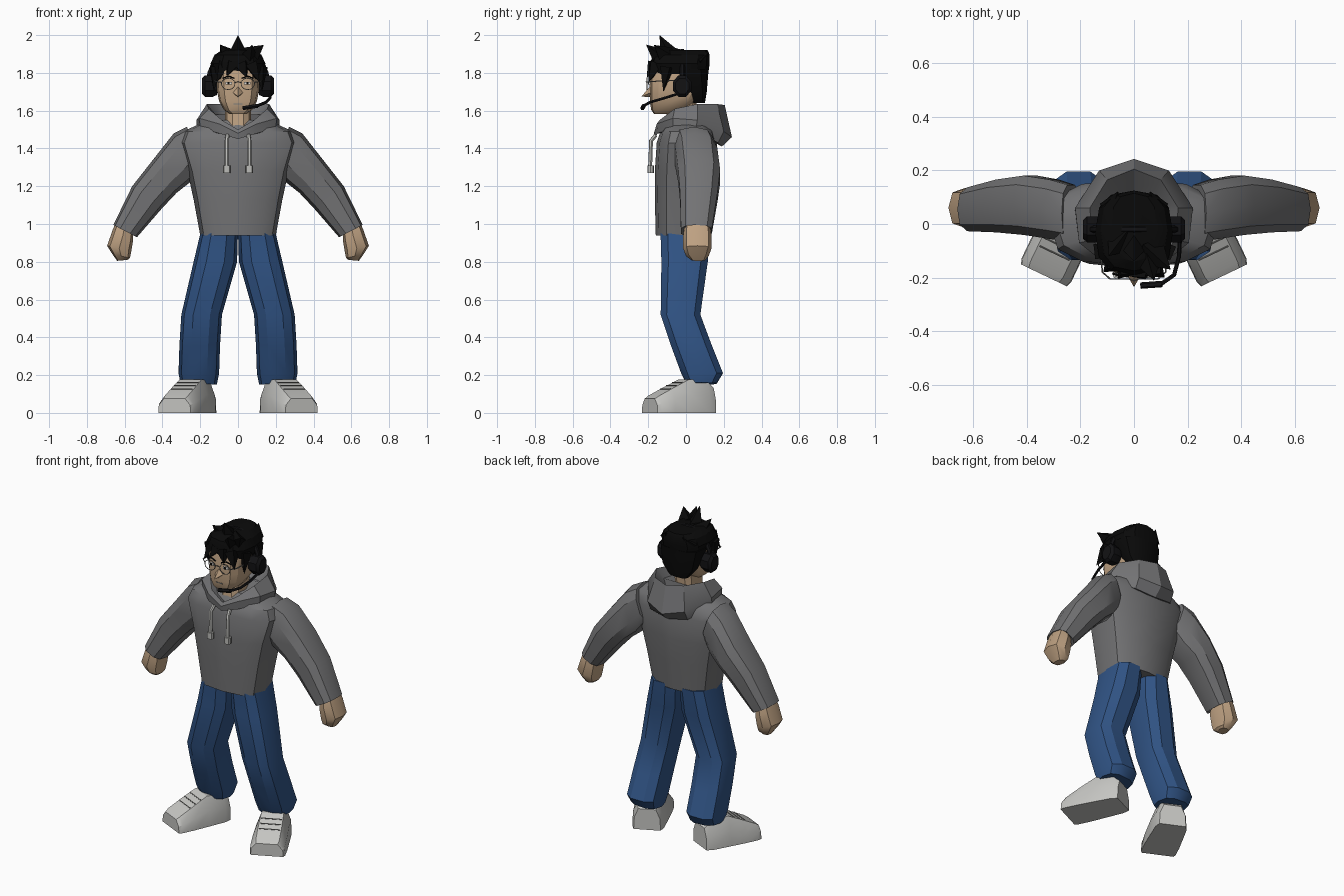
import bpy, bmesh, math
from mathutils import Vector

if "Cube" in bpy.data.objects:
    bpy.data.objects.remove(bpy.data.objects["Cube"])


def material(name, rgb):
    m = bpy.data.materials.new(name)
    m.diffuse_color = (*rgb, 1)
    m.use_nodes = True
    m.node_tree.nodes["Principled BSDF"].inputs["Base Color"].default_value = m.diffuse_color
    return m


GREY = material("hoodie grey", (0.17, 0.17, 0.175))
BLUE = material("denim blue", (0.03, 0.088, 0.235))
SKIN = material("skin tan", (0.52, 0.36, 0.225))
BLACK = material("hair black", (0.003, 0.003, 0.003))
DARK = material("headset black", (0.006, 0.006, 0.007))
PALE = material("shoe pale grey", (0.56, 0.56, 0.54))
CORD = material("cord grey", (0.5, 0.5, 0.48))
SEAM = material("seam grey", (0.2, 0.2, 0.19))
WHITE = material("eye white", (0.75, 0.73, 0.7))


def finish(name, bm, mat, angle=32):
    bmesh.ops.recalc_face_normals(bm, faces=bm.faces[:])
    me = bpy.data.meshes.new(name)
    bm.to_mesh(me)
    bm.free()
    me.materials.append(mat)
    me.shade_smooth()
    me.set_sharp_from_angle(angle=math.radians(angle))
    ob = bpy.data.objects.new(name, me)
    bpy.context.collection.objects.link(ob)
    return ob


def skin_rings(name, rings, mat, angle=32):
    """Closed surface through equal-length rings of points."""
    bm = bmesh.new()
    loops = [[bm.verts.new(p) for p in r] for r in rings]
    n = len(loops[0])
    for a, b in zip(loops, loops[1:]):
        for i in range(n):
            j = (i + 1) % n
            bm.faces.new((a[i], a[j], b[j], b[i]))
    bm.faces.new(loops[0])
    bm.faces.new(loops[-1])
    return finish(name, bm, mat, angle)


def limb(name, sections, mat, s=1, n=10, e=0.75, angle=32):
    """Sections: outer x, outer z, inner x, inner z, front y, back y."""
    rings = []
    for xo, zo, xi, zi, yf, yb in sections:
        ring = []
        for k in range(n):
            t = 2 * math.pi * k / n
            c = math.copysign(abs(math.cos(t)) ** e, math.cos(t))
            d = math.copysign(abs(math.sin(t)) ** e, math.sin(t))
            ring.append((s * ((xo + xi) / 2 + c * (xo - xi) / 2),
                         (yf + yb) / 2 + d * (yb - yf) / 2,
                         (zo + zi) / 2 + c * (zo - zi) / 2))
        rings.append(ring)
    return skin_rings(name, rings, mat, angle)


def body(name, sections, mat, **kw):
    """Symmetric sections: z, half width, front y, back y."""
    return limb(name, [(w, z, -w, z, f, b) for z, w, f, b in sections], mat, **kw)


def tube(name, pts, radius, mat, closed=False, res=1):
    cu = bpy.data.curves.new(name + " path", 'CURVE')
    cu.dimensions = '3D'
    cu.bevel_depth, cu.bevel_resolution, cu.use_fill_caps = radius, res, True
    sp = cu.splines.new('POLY')
    sp.points.add(len(pts) - 1)
    for p, q in zip(sp.points, pts):
        p.co = (*q, 1)
    sp.use_cyclic_u = closed
    tmp = bpy.data.objects.new("tmp", cu)
    bpy.context.collection.objects.link(tmp)
    bpy.context.view_layer.update()
    bm = bmesh.new()
    me = bpy.data.meshes.new_from_object(tmp)
    bm.from_mesh(me)
    bpy.data.objects.remove(tmp)
    bpy.data.meshes.remove(me)
    return finish(name, bm, mat, 50)


def box(name, center, size, mat):
    bm = bmesh.new()
    bmesh.ops.create_cube(bm, size=1)
    for v in bm.verts:
        v.co = Vector(center) + v.co * Vector(size)
    return finish(name, bm, mat)


def spike(name, base, tip, radius, mat):
    bm = bmesh.new()
    base, tip = Vector(base), Vector(tip)
    q = (tip - base).to_track_quat('Z', 'Y')
    ring = [bm.verts.new(base + q @ Vector((radius * math.cos(k * math.pi / 2),
            radius * math.sin(k * math.pi / 2), 0))) for k in range(4)]
    top = bm.verts.new(tip)
    bm.faces.new(ring)
    for k in range(4):
        bm.faces.new((ring[k], ring[(k + 1) % 4], top))
    return finish(name, bm, mat)


# Hoodie body
body("hoodie_body", [(0.94, 0.2, -0.16, 0.13), (1.13, 0.235, -0.165, 0.15),
                     (1.28, 0.268, -0.165, 0.165), (1.43, 0.315, -0.155, 0.165),
                     (1.49, 0.29, -0.135, 0.15), (1.55, 0.16, -0.09, 0.12)],
     GREY, n=12, e=0.7)

# Hood: half stations from front centre to back centre, mirrored
hood = [
    [(0, -.165, 1.45), (.1, -.15, 1.48), (.2, -.07, 1.51), (.22, .05, 1.49), (.13, .17, 1.43), (0, .19, 1.41)],
    [(0, -.17, 1.48), (.1, -.155, 1.53), (.205, -.07, 1.56), (.22, .06, 1.55), (.13, .2, 1.49), (0, .243, 1.46)],
    [(0, -.155, 1.5), (.085, -.14, 1.55), (.155, -.06, 1.61), (.165, .06, 1.635), (.1, .165, 1.635), (0, .205, 1.63)],
    [(0, -.125, 1.49), (.06, -.1, 1.51), (.11, -.05, 1.57), (.12, .05, 1.58), (.07, .1, 1.56), (0, .12, 1.55)],
]
skin_rings("hood", [r + [(-x, y, z) for x, y, z in r[-2:0:-1]] for r in hood], GREY)

for side, s in (("right", 1), ("left", -1)):
    # Sleeve and hand
    limb("sleeve_" + side, [(.27, 1.515, .2, 1.3, -.07, .15), (.34, 1.48, .255, 1.22, -.06, .17),
                            (.45, 1.34, .325, 1.165, -.045, .185), (.56, 1.2, .405, 1.08, -.035, .17),
                            (.66, .995, .535, .93, -.03, .14), (.64, 1.0, .555, .955, 0, .12)], GREY, s)
    limb("hand_" + side, [(.65, 1.0, .555, .95, -.01, .13), (.663, .97, .556, .91, -.015, .135),
                          (.693, .885, .565, .855, -.015, .135), (.665, .84, .572, .82, .0, .12),
                          (.64, .805, .585, .81, .03, .1)], SKIN, s, n=8)
    # Trouser leg
    limb("trouser_leg_" + side, [(.197, .96, -.0, .96, -.14, .13), (.235, .8, .005, .8, -.135, .12),
                                 (.3, .52, .085, .52, -.138, .08), (.31, .36, .095, .36, -.085, .14),
                                 (.315, .21, .1, .21, -.03, .2), (.305, .16, .112, .15, .0, .165)], BLUE, s)

    # Shoe, toed outward
    def shoe_point(d, lat, z, s=s):
        return (s * (.185 + .43 * d + .9 * lat), .125 - .9 * d + .43 * lat, z)

    shoe = []
    for d, w, h in ((0, .078, .13), (.04, .092, .165), (.15, .098, .178),
                    (.25, .103, .13), (.33, .103, .09), (.352, .095, .075)):
        shoe.append([shoe_point(d, l, z) for l, z in
                     ((-w, .0), (w, .0), (w * .97, h * .55), (w * .66, h), (-w * .66, h), (-w * .97, h * .55))])
    skin_rings("shoe_" + side, shoe, PALE)
    for i, (d, z) in enumerate(((.19, .161), (.225, .144), (.26, .127))):
        tube(f"shoe_seam_{side}_{i}", [shoe_point(d, -.062, z), shoe_point(d, .062, z)], .003, SEAM)

    # Drawstring with knot
    tube("drawstring_" + side, [(s * .055, -.16, 1.47), (s * .06, -.185, 1.44), (s * .06, -.19, 1.3)], .011, CORD)
    body_knot = [(s * .06 + .02, z, s * .06 - .02, z, -.205, -.17) for z in (1.31, 1.27)]
    limb("drawstring_knot_" + side, body_knot, CORD, n=8)

    # Eye, brow, spectacle rim and temple
    box("eye_" + side, (s * .05, -.193, 1.745), (.034, .009, .014), WHITE)
    box("pupil_" + side, (s * .05, -.196, 1.745), (.012, .009, .014), BLACK)
    tube("brow_" + side, [(s * .02, -.196, 1.772), (s * .05, -.193, 1.783), (s * .08, -.185, 1.772)], .004, BLACK)
    rim = [(s * .052 + .036 * math.cos(k * math.pi / 6), -.206, 1.742 + .031 * math.sin(k * math.pi / 6))
           for k in range(12)]
    tube("spectacle_rim_" + side, rim, .0022, SEAM, True)
    tube("spectacle_temple_" + side, [(s * .088, -.206, 1.75), (s * .118, -.18, 1.755), (s * .13, -.05, 1.76)], .003, SEAM)

    # Headset ear cup, an octagon facing sideways
    cup = []
    for x, r in ((.11, .05), (.135, .062), (.175, .062), (.19, .045)):
        cup.append([(s * x, -.02 + r * .85 * math.cos((k + .5) * math.pi / 4),
                     1.73 + r * math.sin((k + .5) * math.pi / 4)) for k in range(8)])
    skin_rings("ear_cup_" + side, cup, DARK)

# Neck, head and nose
body("neck", [(1.46, .085, -.12, .05), (1.54, .07, -.11, .05), (1.65, .068, -.1, .06)], SKIN, n=10)
body("head", [(1.583, .045, -.17, -.06), (1.605, .075, -.185, 0), (1.65, .1, -.19, .05),
              (1.7, .11, -.192, .08), (1.79, .115, -.192, .1), (1.87, .1, -.17, .09)], SKIN, n=12, e=.6)
spike("nose", (0, -.175, 1.7), (0, -.236, 1.675), .034, SKIN)
box("mouth", (0, -.187, 1.635), (.045, .006, .004), SEAM)
tube("spectacle_bridge", [(-.016, -.206, 1.748), (0, -.212, 1.753), (.016, -.206, 1.748)], .0022, SEAM)

# Hair: crown, nape and tufts
body("hair_crown", [(1.795, .13, -.185, .118), (1.85, .145, -.19, .125),
                    (1.895, .125, -.175, .125), (1.92, .085, -.14, .115)], BLACK, n=12, e=.75)
body("hair_nape", [(1.64, .065, .03, .1), (1.7, .115, .0, .11), (1.82, .138, -.09, .12)], BLACK, n=12)
tufts = [((0, -.08, 1.88), (0, -.14, 2.0), .06), ((-.05, -.06, 1.88), (-.095, -.12, 1.95), .06),
         ((.06, -.1, 1.88), (.137, -.17, 1.948), .065), ((.05, -.12, 1.87), (.075, -.212, 1.95), .06),
         ((.08, .06, 1.86), (.06, .122, 1.912), .05), ((-.08, .06, 1.86), (-.06, .122, 1.912), .05),
         ((.07, -.16, 1.84), (.115, -.2, 1.75), .045), ((.02, -.17, 1.84), (.045, -.208, 1.775), .045),
         ((-.07, -.14, 1.84), (-.115, -.18, 1.75), .045), ((-.03, -.165, 1.84), (-.06, -.205, 1.785), .04),
         ((.12, -.1, 1.83), (.128, -.12, 1.7), .04), ((-.12, -.1, 1.83), (-.128, -.11, 1.7), .04)]
for i, (base, tip, r) in enumerate(tufts):
    spike(f"hair_tuft_{i}", base, tip, r, BLACK)

# Headset band and microphone boom
tube("headset_band", [(.155 * math.cos(math.pi * k / 12), -.02, 1.76 + .155 * math.sin(math.pi * k / 12))
                      for k in range(13)], .014, DARK)
tube("microphone_boom", [(.172, -.04, 1.69), (.168, -.12, 1.665), (.15, -.19, 1.645), (.1, -.225, 1.625)], .008, DARK)
tube("microphone_tip", [(.105, -.224, 1.626), (.025, -.23, 1.613)], .012, DARK)
